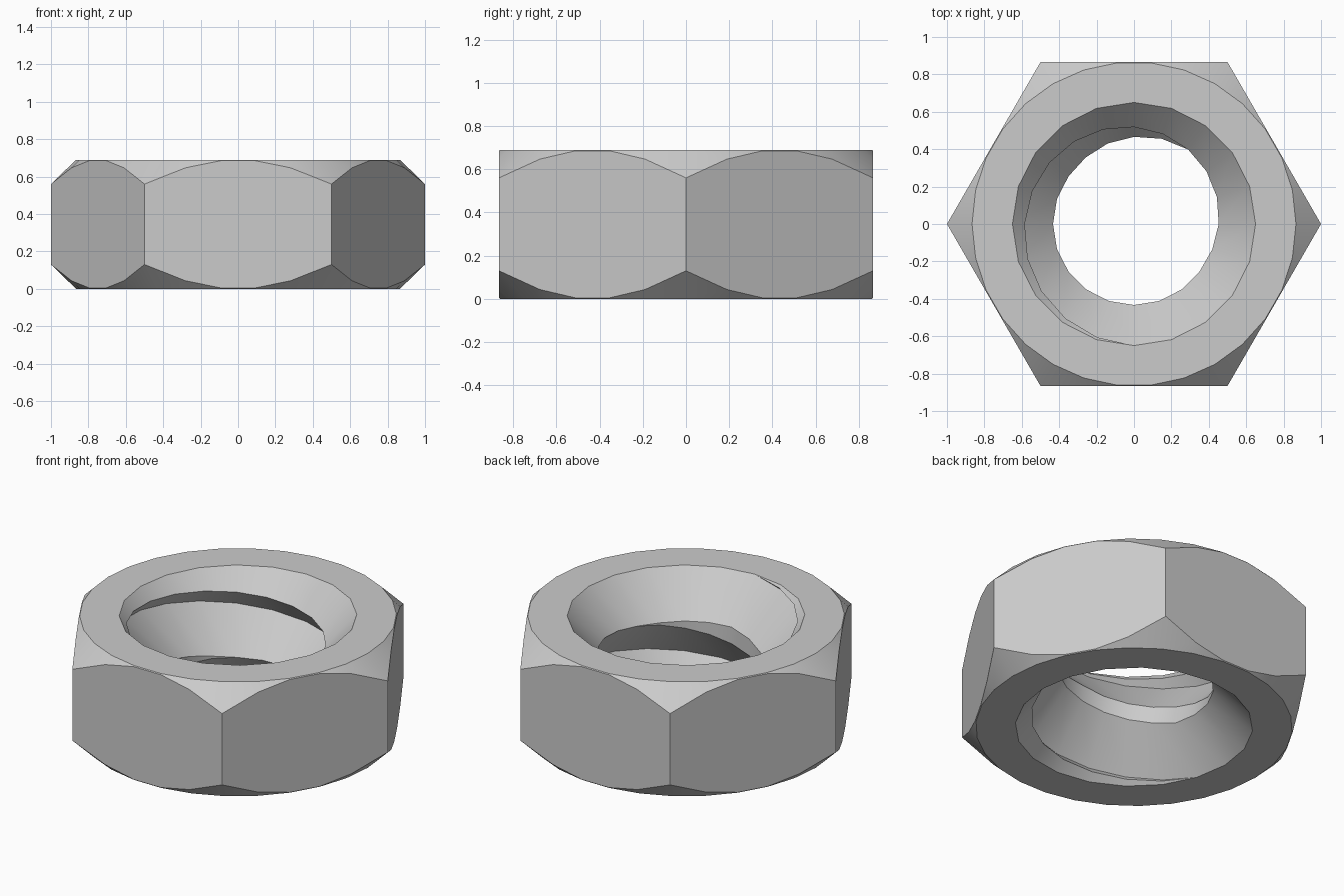
import bpy, bmesh
from math import sin, cos, radians

cube = bpy.data.objects.get("Cube")
if cube:
    bpy.data.objects.remove(cube)

HEIGHT = 0.69          # thickness of the nut
FLAT = 0.866           # centre to flat side
ROOT = 0.65            # thread radius at the root
DEPTH = 0.217          # thread depth
SLOPE = 0.914          # radius lost per unit of height on a flank
STEP = 18              # degrees per thread segment
PER_TURN = 360 // STEP
TO_BOTTOM = 24         # segments for the root to run from top to bottom

steel = bpy.data.materials.new("steel_grey")
steel.use_nodes = True
grey = (0.6, 0.6, 0.6, 1)
steel.diffuse_color = grey
steel.node_tree.nodes["Principled BSDF"].inputs["Base Color"].default_value = grey

bm = bmesh.new()


def polar(radius, degrees, z):
    a = radians(degrees)
    return bm.verts.new((radius * cos(a), radius * sin(a), z))


# Hexagonal body: a conical chamfer at both ends, meeting the flat sides in arcs
rims, borders = [], []
for end, inward in ((HEIGHT, -1), (0, 1)):
    rim, border = [], []
    for i in range(30):
        angle = i * 12
        r = FLAT / cos(radians(angle % 60 - 30))
        rim.append(polar(FLAT, angle, end))
        border.append(polar(r, angle, end + inward * 0.97 * (r - FLAT)))
    for i in range(30):
        j = (i + 1) % 30
        bm.faces.new((rim[i], rim[j], border[j], border[i]))
    rims.append(rim)
    borders.append(border)
for side in range(6):
    ids = [(side * 5 + k) % 30 for k in range(6)]
    bm.faces.new([borders[0][i] for i in ids] + [borders[1][i] for i in reversed(ids)])

# Internal thread: one helical ridge, fading out at both ends in a countersink
rows = []
for i in range(TO_BOTTOM + PER_TURN + 1):
    upper = max(0, HEIGHT * (i - PER_TURN) / TO_BOTTOM)
    lower = min(HEIGHT, HEIGHT * i / TO_BOTTOM)
    d = min(DEPTH / SLOPE, (lower - upper) / 2)
    crest = ROOT - SLOPE * d
    profile = ((ROOT, upper), (crest, upper + d), (crest, lower - d), (ROOT, lower))
    rows.append([polar(r, -90 - i * STEP, HEIGHT - drop) for r, drop in profile])
for a, b in zip(rows, rows[1:]):
    for k in range(3):
        bm.faces.new((a[k], b[k], b[k + 1], a[k + 1]))
bmesh.ops.remove_doubles(bm, verts=bm.verts[:], dist=0.0005)
bmesh.ops.dissolve_degenerate(bm, edges=bm.edges[:], dist=0.0005)

# Flat rings between the chamfer and the bore
for z in (HEIGHT, 0):
    loop = [e for e in bm.edges if e.is_boundary
            and all(abs(v.co.z - z) < 0.001 for v in e.verts)]
    bmesh.ops.triangle_fill(bm, edges=loop, use_beauty=True, normal=(0, 0, 1))
bmesh.ops.recalc_face_normals(bm, faces=bm.faces[:])

mesh = bpy.data.meshes.new("hex_nut")
bm.to_mesh(mesh)
bm.free()
mesh.materials.append(steel)
nut = bpy.data.objects.new("hex_nut", mesh)
bpy.context.collection.objects.link(nut)
bpy.ops.object.select_all(action="DESELECT")
nut.select_set(True)
bpy.context.view_layer.objects.active = nut
bpy.ops.object.shade_smooth_by_angle(angle=radians(30))
